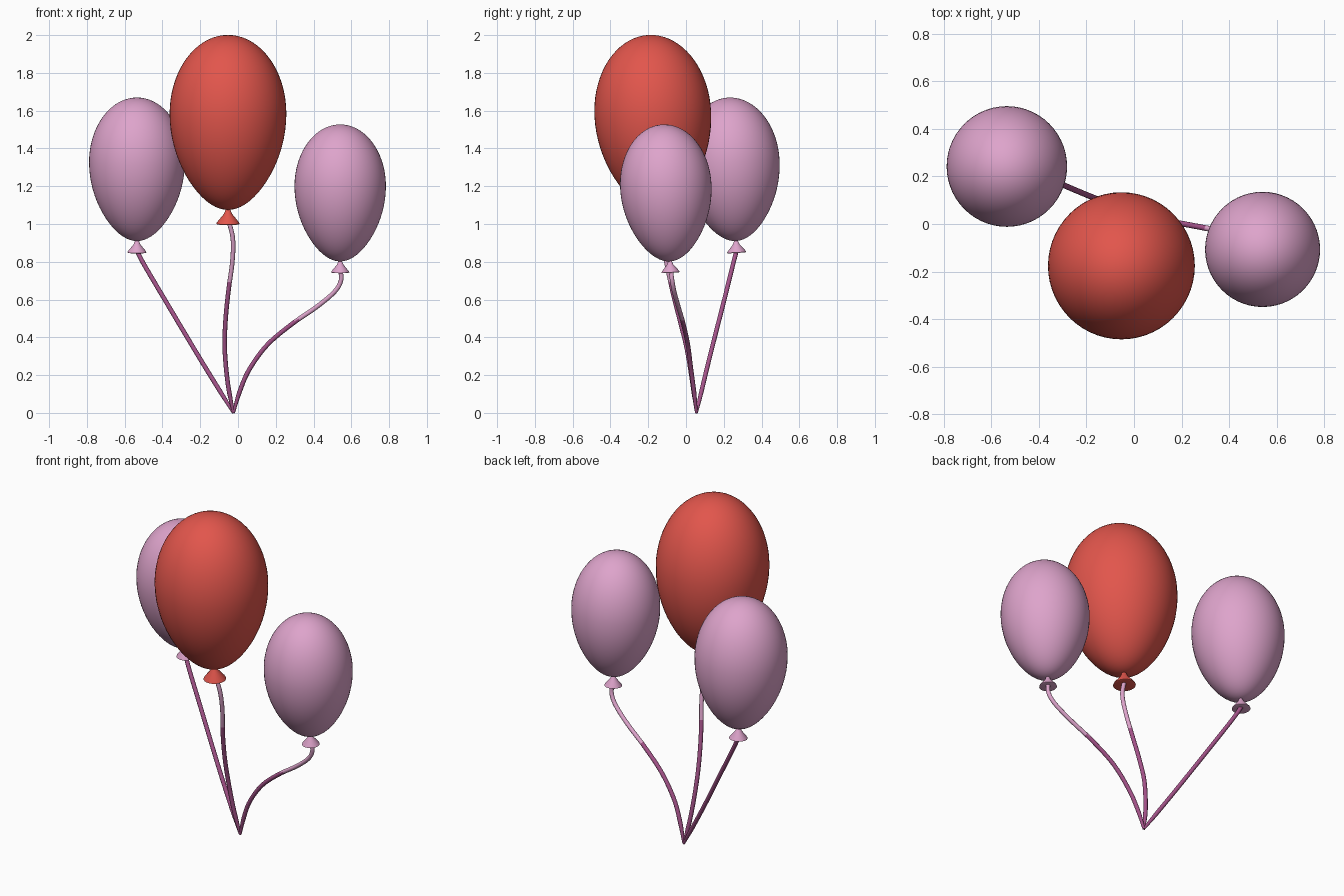
import bpy, bmesh, math
from mathutils import Vector, Matrix

if "Cube" in bpy.data.objects:
    bpy.data.objects.remove(bpy.data.objects["Cube"])


def material(name, rgb):
    m = bpy.data.materials.new(name)
    m.diffuse_color = (*rgb, 1)
    m.use_nodes = True
    m.node_tree.nodes["Principled BSDF"].inputs["Base Color"].default_value = m.diffuse_color
    return m


RED = material("red", (0.76, 0.092, 0.072))
PINK = material("pink", (0.73, 0.37, 0.60))
PURPLE = material("purple", (0.37, 0.085, 0.25))


def finish(name, bm, mats, angle=40):
    bmesh.ops.recalc_face_normals(bm, faces=bm.faces)
    me = bpy.data.meshes.new(name)
    bm.to_mesh(me)
    bm.free()
    ob = bpy.data.objects.new(name, me)
    bpy.context.collection.objects.link(ob)
    for m in mats:
        me.materials.append(m)
    bpy.ops.object.select_all(action='DESELECT')
    ob.select_set(True)
    bpy.context.view_layer.objects.active = ob
    bpy.ops.object.shade_smooth_by_angle(angle=math.radians(angle))
    return ob


def lathe(name, profile, mat, place, sides=56):
    """Spin an (r, z) profile about z."""
    bm = bmesh.new()
    verts = [bm.verts.new((r, 0, z)) for r, z in profile]
    edges = [bm.edges.new(p) for p in zip(verts, verts[1:])]
    bmesh.ops.spin(bm, geom=verts + edges, cent=(0, 0, 0), axis=(0, 0, 1),
                   angle=2 * math.pi, steps=sides)
    bmesh.ops.remove_doubles(bm, verts=bm.verts, dist=1e-5)
    ob = finish(name, bm, [mat])
    ob.matrix_world = place
    return ob


def smooth_path(pts, n=7):
    """Catmull-Rom curve through the points."""
    p = [Vector(q) for q in pts]
    p = [2 * p[0] - p[1]] + p + [2 * p[-1] - p[-2]]
    out = []
    for i in range(1, len(p) - 2):
        a, b, c, d = p[i - 1:i + 3]
        for k in range(n):
            t = k / n
            out.append(0.5 * (2 * b + (c - a) * t + (2 * a - 5 * b + 4 * c - d) * t * t
                              + (3 * b - a - 3 * c + d) * t ** 3))
    return out + [p[-2]]


def string(name, pts, pink_above, radius=0.012, sides=10):
    path = smooth_path(pts)
    bm = bmesh.new()
    rings = []
    for i, c in enumerate(path):
        t = (path[min(i + 1, len(path) - 1)] - path[max(i - 1, 0)]).normalized()
        u = Vector((0, 1, 0)).cross(t).normalized()
        v = t.cross(u)
        r = radius * min(1, 0.6 + c.z * 4)
        rings.append([bm.verts.new(c + r * (u * math.cos(a) + v * math.sin(a)))
                      for a in (2 * math.pi * k / sides for k in range(sides))])
    for a, b in zip(rings, rings[1:]):
        for k in range(sides):
            j = (k + 1) % sides
            bm.faces.new((a[k], a[j], b[j], b[k]))
    bm.faces.new(rings[0])
    bm.faces.new(rings[-1])
    # upper part of the string is pink
    for f in bm.faces:
        f.material_index = int(f.calc_center_median().z > pink_above)
    finish(name, bm, [PURPLE, PINK])


def balloon_profile(r):
    """Egg: round top, slightly pointed bottom; bottom pole at z = 0."""
    h, n, pts = 3 * r, 36, []
    for i in range(n + 1):
        a = -math.pi / 2 + math.pi * i / n
        s, w = math.sin(a), max(0, math.cos(a))
        if s < 0:
            pts.append((r * w * (1 - 0.14 * s * s), 0.55 * h * (1 + s)))
        else:
            pts.append((r * w, 0.55 * h + 0.45 * h * s))
    return pts


def balloon(name, r, bottom, mat):
    place = Matrix.Translation(bottom) @ Matrix.Rotation(0.055, 4, 'X')
    lathe(name + "_balloon", balloon_profile(r), mat, place)
    # flared neck under the balloon
    neck = [(0, 0.04), (0.03, 0.03), (0.07, -0.07), (0.19, -0.215), (0.2, -0.24), (0.18, -0.25), (0, -0.21)]
    lathe(name + "_neck", [(a * r, b * r) for a, b in neck], mat, place, 24)


balloon("center", 0.309, (-0.053, -0.148, 1.075), RED)
balloon("left", 0.2535, (-0.535, 0.265, 0.910), PINK)
balloon("right", 0.242, (0.541, -0.085, 0.802), PINK)

# strings meet at one point on the ground
tie = (-0.024, 0.055, 0.0)
string("left_string", [tie, (-0.2, 0.123, 0.285), (-0.388, 0.203, 0.60),
                       (-0.50, 0.25, 0.79), (-0.535, 0.268, 0.86)], 9)
string("center_string", [tie, (-0.053, 0.035, 0.15), (-0.07, 0.005, 0.335),
                         (-0.066, -0.033, 0.49), (-0.05, -0.073, 0.65),
                         (-0.03, -0.105, 0.80), (-0.027, -0.13, 0.92),
                         (-0.05, -0.143, 1.02)], 0.70)
string("right_string", [tie, (0.008, 0.043, 0.11), (0.06, 0.027, 0.23),
                        (0.155, 0.01, 0.36), (0.285, -0.014, 0.47),
                        (0.415, -0.04, 0.56), (0.51, -0.062, 0.64),
                        (0.545, -0.073, 0.70), (0.543, -0.08, 0.755)], 0.49)
